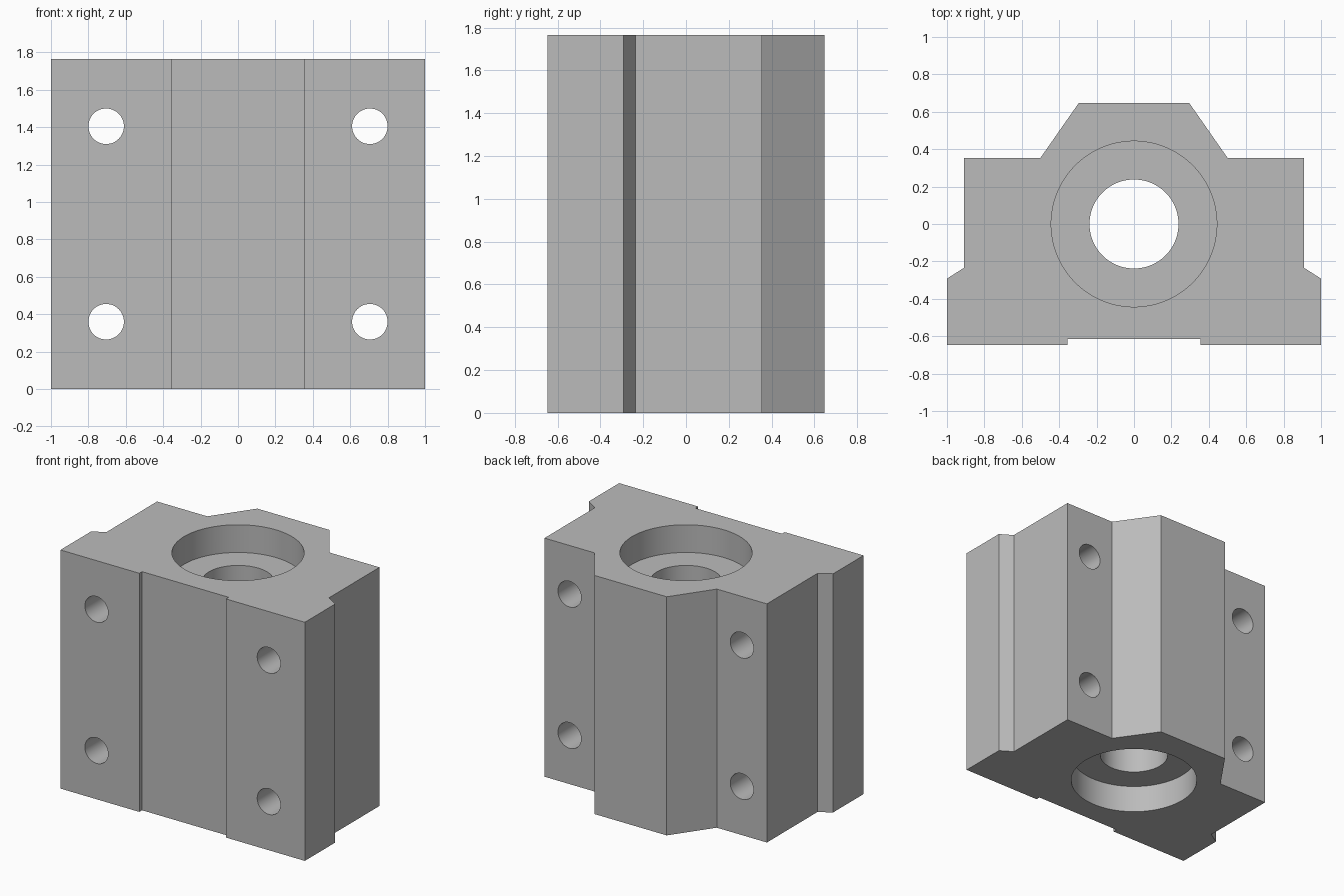
import bpy, bmesh, math
from mathutils import Matrix

cube = bpy.data.objects.get("Cube")
if cube:
    bpy.data.objects.remove(cube, do_unlink=True)

HEIGHT = 1.765
BORE_DEPTH = 0.205

metal = bpy.data.materials.new("grey_metal")
metal.use_nodes = True
grey = (0.5, 0.5, 0.5, 1)
metal.diffuse_color = grey
metal.node_tree.nodes["Principled BSDF"].inputs["Base Color"].default_value = grey


def add_object(name, bm):
    bmesh.ops.recalc_face_normals(bm, faces=bm.faces)
    mesh = bpy.data.meshes.new(name)
    bm.to_mesh(mesh)
    bm.free()
    mesh.materials.append(metal)
    obj = bpy.data.objects.new(name, mesh)
    bpy.context.collection.objects.link(obj)
    return obj


def cylinder(name, radius, length, centre, axis="Z", sides=96):
    bm = bmesh.new()
    turn = Matrix.Rotation(math.pi / 2, 4, "X") if axis == "Y" else Matrix()
    bmesh.ops.create_cone(bm, cap_ends=True, segments=sides, radius1=radius,
                          radius2=radius, depth=length,
                          matrix=Matrix.Translation(centre) @ turn)
    return add_object(name, bm)


# Block: mirrored half outline with front groove, flanged sides and tapered back
half = [(0.355, -0.615), (0.355, -0.647), (1, -0.647), (1, -0.292),
        (0.91, -0.235), (0.91, 0.354), (0.5, 0.354), (0.295, 0.647)]
outline = half + [(-x, y) for x, y in reversed(half)]
bm = bmesh.new()
face = bm.faces.new([bm.verts.new((x, y, 0)) for x, y in outline])
extruded = bmesh.ops.extrude_face_region(bm, geom=[face])["geom"]
bmesh.ops.translate(bm, vec=(0, 0, HEIGHT),
                    verts=[v for v in extruded if isinstance(v, bmesh.types.BMVert)])
block = add_object("bearing_block", bm)

# Central bore and the wider recess at each end
cutters = [cylinder("bore_cutter", 0.238, 3, (0, 0, HEIGHT / 2))]
for z in (0, HEIGHT):
    cutters.append(cylinder("recess_cutter", 0.443, 2 * BORE_DEPTH, (0, 0, z)))

# Four mounting holes running front to back
for x in (-0.705, 0.705):
    for z in (0.36, 1.405):
        cutters.append(cylinder("mounting_hole_cutter", 0.095, 2, (x, 0, z), "Y", 48))

# Cut all holes, then discard the cutters
bpy.context.view_layer.objects.active = block
for cutter in cutters:
    cutter.hide_render = True
    cut = block.modifiers.new("cut", "BOOLEAN")
    cut.operation = "DIFFERENCE"
    cut.solver = "EXACT"
    cut.object = cutter
    bpy.ops.object.modifier_apply(modifier=cut.name)
    bpy.data.objects.remove(cutter, do_unlink=True)

# Smooth hole walls with sharp edges
bpy.ops.object.select_all(action="DESELECT")
block.select_set(True)
bpy.ops.object.shade_smooth_by_angle(angle=math.radians(25))
